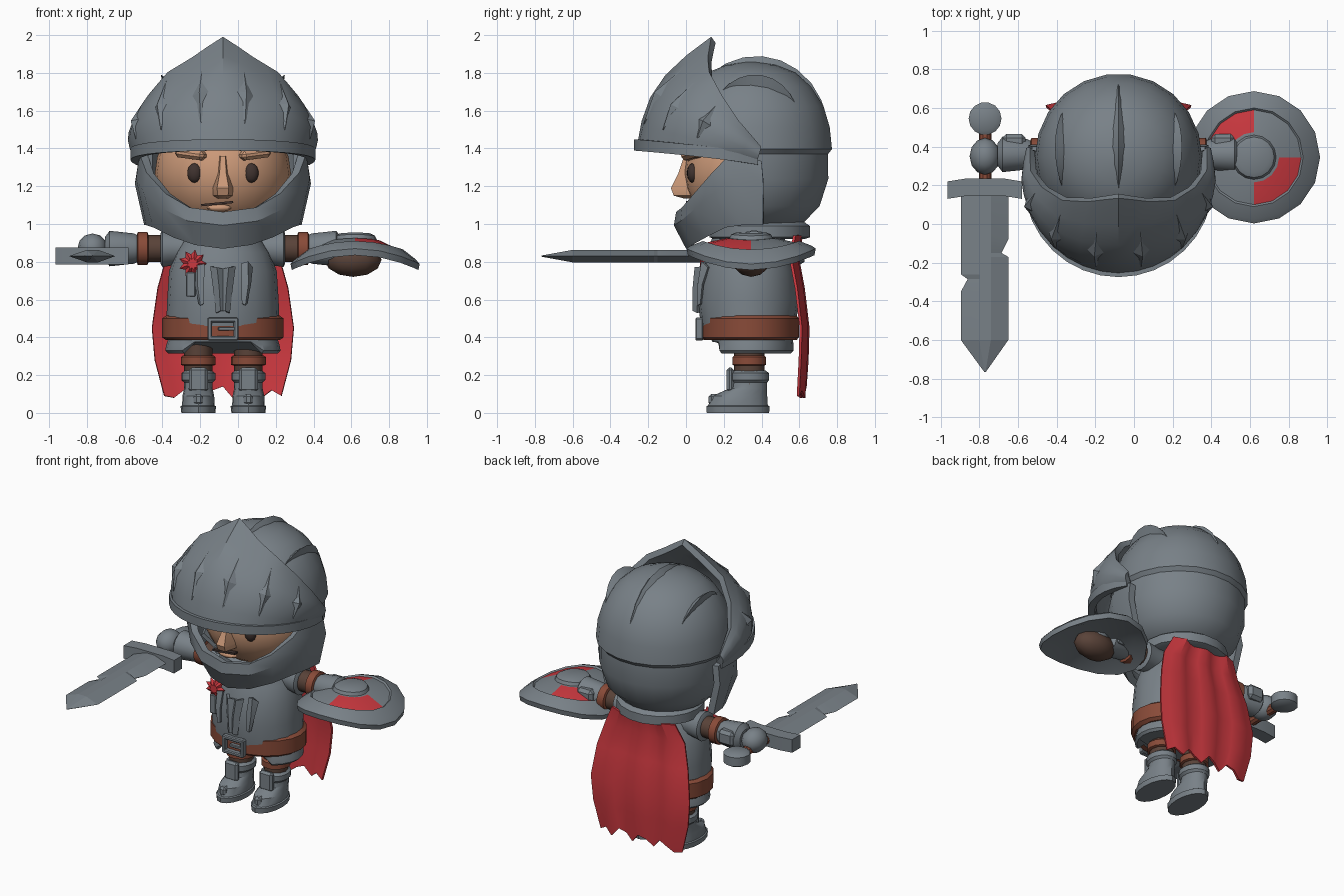
import bpy, bmesh, math
from mathutils import Matrix, Vector

if "Cube" in bpy.data.objects:
    bpy.data.objects.remove(bpy.data.objects["Cube"])

CX, CY = -0.08, 0.33          # body axis


def material(name, rgb):
    m = bpy.data.materials.new(name)
    m.diffuse_color = (*rgb, 1)
    m.use_nodes = True
    m.node_tree.nodes["Principled BSDF"].inputs["Base Color"].default_value = m.diffuse_color
    return m


STEEL = material("steel", (0.19, 0.22, 0.245))
RED = material("red", (0.60, 0.04, 0.05))
SKIN = material("skin", (0.60, 0.32, 0.19))
LEATHER = material("leather", (0.25, 0.07, 0.04))
DARK = material("dark_leather", (0.10, 0.055, 0.04))
EYE = material("eye_dark", (0.05, 0.032, 0.028))


def finish(name, bm, mats, thick=0, angle=32):
    bmesh.ops.recalc_face_normals(bm, faces=bm.faces)
    me = bpy.data.meshes.new(name)
    bm.to_mesh(me)
    bm.free()
    ob = bpy.data.objects.new(name, me)
    bpy.context.collection.objects.link(ob)
    for m in mats if isinstance(mats, list) else [mats]:
        me.materials.append(m)
    bpy.ops.object.select_all(action='DESELECT')
    ob.select_set(True)
    bpy.context.view_layer.objects.active = ob
    if thick:
        s = ob.modifiers.new("thickness", 'SOLIDIFY')
        s.thickness, s.offset = thick, 0
        bpy.ops.object.modifier_apply(modifier=s.name)
    bpy.ops.object.shade_smooth_by_angle(angle=math.radians(angle))
    return ob


def loft(rows, closed=False, caps=False):
    """Skin a grid of points; closed wraps each row."""
    bm = bmesh.new()
    vs = [[bm.verts.new(p) for p in r] for r in rows]
    n = len(rows[0])
    for a, b in zip(vs, vs[1:]):
        for i in range(n if closed else n - 1):
            j = (i + 1) % n
            bm.faces.new((a[i], a[j], b[j], b[i]))
    if caps:
        bm.faces.new(vs[0])
        bm.faces.new(vs[-1])
    bmesh.ops.remove_doubles(bm, verts=bm.verts, dist=1e-5)
    return bm


def stack(rings, n=16, mtx=None, caps=True):
    """Loft ellipses given as (z, xc, yc, rx, ry)."""
    rows = [[(x + rx * math.cos(2 * math.pi * i / n), y + ry * math.sin(2 * math.pi * i / n), z)
             for i in range(n)] for z, x, y, rx, ry in rings]
    bm = loft(rows, True, caps)
    if mtx:
        bm.transform(mtx)
    return bm


def ball(name, c, r, mat, seg=16, rot=None):
    bm = bmesh.new()
    bmesh.ops.create_uvsphere(bm, u_segments=seg, v_segments=max(6, seg // 2), radius=1)
    bm.transform(Matrix.Translation(c) @ (rot or Matrix()) @ Matrix.Diagonal((*r, 1)))
    return finish(name, bm, mat, angle=50)


def box(name, c, size, mat, bevel=0.015, rot=None):
    bm = bmesh.new()
    bmesh.ops.create_cube(bm, size=1)
    bm.transform(Matrix.Diagonal((*size, 1)))
    if bevel:
        bmesh.ops.bevel(bm, geom=bm.edges[:], offset=bevel, segments=1, affect='EDGES')
    bm.transform(Matrix.Translation(c) @ (rot or Matrix()))
    return finish(name, bm, mat)


def body(*rings):
    return [(z, CX, CY + dy, rx, ry) for z, dy, rx, ry in rings]


# Torso, belt, skirt, collar
finish("torso", stack(body((.46, 0, .30, .25), (.6, 0, .295, .27), (.75, 0, .285, .25),
       (.85, 0, .25, .22), (.93, 0, .2, .19), (.99, 0, .17, .17)), 20), STEEL)
finish("belt", stack(body((.385, .01, .30, .245), (.40, .01, .322, .258), (.50, .01, .322, .258),
       (.515, .01, .30, .245)), 20), LEATHER)
skirt = stack(body((.315, .01, .29, .215), (.33, .01, .305, .23), (.36, .01, .30, .23), (.42, .01, .28, .22)), 24)
for v in skirt.verts:                      # raised notch at the front
    if abs(v.co.x - CX) < .16 and v.co.y < CY and v.co.z < .37:
        v.co.z, v.co.y = .375, v.co.y + .03
finish("skirt", skirt, STEEL)
finish("collar", stack([(.92, CX, .39, .25, .24), (.93, CX, .39, .28, .27), (.99, CX, .39, .28, .27),
       (1.01, CX, .39, .25, .24)], 18), STEEL)
# Belt buckle
for dx in (-.07, .07):
    box("buckle_side", (CX + dx, .07, .445), (.025, .04, .115), STEEL, .006)
for z in (.395, .492):
    box("buckle_bar", (CX, .07, z), (.16, .04, .025), STEEL, .006)
box("buckle_pin", (CX + .02, .068, .445), (.09, .03, .02), STEEL, .004)

# Chest ornament: raised vertical ribs and a red rosette
for s in (-1, 1):
    rows = [[(CX + s * x, y, z) for x, y, z in r] for r in (
        ((.005, .088, .76), (.03, .055, .77), (.06, .09, .775)),
        ((.0, .065, .66), (.02, .045, .66), (.045, .07, .66)),
        ((.0, .06, .54), (.012, .045, .54), (.03, .065, .53)))]
    finish("chest_rib", loft(rows), STEEL, .02)
    rows = [[(CX + s * x, y, z) for x, y, z in r] for r in (
        ((.10, .10, .79), (.13, .09, .80), (.15, .12, .77)),
        ((.10, .07, .68), (.13, .07, .68), (.14, .09, .68)),
        ((.10, .07, .58), (.115, .07, .57), (.12, .08, .58)))]
    finish("chest_plate_edge", loft(rows), STEEL, .02)
star = [[(-.24 + k * r * math.cos(a), .075 + .02 * (k == 1), .79 + k * r * math.sin(a))
         for i in range(18) for r, a in [((.075, .05)[i % 2], i * math.pi / 9)]] for k in (1, .45)]
finish("rosette", loft(star, True, True), RED, angle=10)
box("rosette_ribbon", (-.25, .09, .68), (.05, .02, .13), STEEL, .005)

# Legs and boots
for x in (-.21, .055):
    finish("leg", stack([(z, x, .335, .075, .08) for z in (.15, .38)], 12), DARK)
    finish("knee_strap", stack([(z, x, .335, r, r) for z, r in ((.25, .08), (.255, .092), (.295, .092), (.305, .08))], 14), LEATHER)
    finish("boot", stack([(z, x, y, rx, ry) for z, y, rx, ry in (
        (0, .275, .09, .165), (.035, .275, .094, .168), (.04, .275, .086, .158), (.09, .285, .084, .145),
        (.13, .33, .075, .10), (.16, .335, .075, .095), (.175, .335, .09, .105), (.21, .335, .09, .105),
        (.225, .335, .07, .085))], 16), STEEL)
    box("shin_plate", (x, .235, .175), (.10, .04, .13), STEEL, .014)
    box("toe_ridge", (x, .15, .07), (.05, .06, .06), STEEL, .014)

# Arms (both sides), lofted along x
for s in (-1, 1):
    m = Matrix.Translation((CX, .36, .87)) @ Matrix.Rotation(s * math.pi / 2, 4, 'Y')

    def limb(name, mat, *pr):
        finish(name, stack([(d, 0, 0, r, r) for d, r in pr], 14, m), mat)
    limb("shoulder", STEEL, (.14, .08), (.24, .085), (.32, .098), (.33, .08))
    limb("sleeve", DARK, (.30, .07), (.41, .072))
    limb("arm_strap", LEATHER, (.395, .075), (.40, .088), (.45, .088), (.455, .075))
    limb("gauntlet", STEEL, (.45, .07), (.47, .08), (.60, .094), (.625, .06))
    ball("hand", (CX + s * .69, .35, .87), (.08, .095, .08), STEEL, 12)
    box("wrist_guard", (CX + s * .54, .42, .88), (.12, .09, .10), STEEL, .02)

# Sword pointing forward
SX, SZ = -.77, .83
finish("sword_grip", stack([(z, 0, 0, .032, .032) for z in (.15, .5)], 10,
       Matrix.Translation((SX, 0, SZ)) @ Matrix.Rotation(-math.pi / 2, 4, 'X')), LEATHER)
finish("sword_pommel", stack([(z, SX, .545, r, r) for z, r in ((.785, .06), (.80, .085), (.86, .085), (.875, .06))], 14), STEEL)
guard = [[(x, y + dy, z) for dy, z in ((-.045, .785), (.045, .785), (.045, .875), (-.045, .875))]
         for x, y in ((-.965, .175), (-.87, .19), (-.67, .19), (-.58, .175))]
finish("sword_guard", loft(guard, True, True), STEEL)
L, R = -.895, -.65
blade = [[(l, y, SZ), (SX - w, y, SZ + h), (SX + w, y, SZ + h), (r, y, SZ), (SX + w, y, SZ - h), (SX - w, y, SZ - h)]
         for y, l, r, w, h in ((.16, L, R, .03, .033), (-.08, L, R, .03, .033), (-.15, L, R - .035, .03, .033),
         (-.17, L, R, .03, .033), (-.26, L, R, .03, .033), (-.285, L + .035, R, .03, .033),
         (-.35, L, R, .03, .033), (-.6, L, R, .03, .033), (-.765, SX - .004, SX + .004, .002, .003))]
finish("sword_blade", loft(blade, True, True), STEEL, angle=10)

# Round curved shield with two red quarters
shield = stack([(z, 0, 0, r, r) for r, z in ((.08, .955), (.105, .945), (.115, .925), (.13, .925), (.245, .90),
        (.255, .91), (.32, .885), (.342, .87), (.335, .835), (.25, .85), (.10, .86))], 16)
for f in shield.faces:
    c = f.calc_center_median()
    if .13 < c.xy.length < .245 and c.z > .9 and c.x * c.y < 0:
        f.material_index = 1
for v in shield.verts:
    v.co.z -= .7 * v.co.x ** 2
shield.transform(Matrix.Translation((.62, .345, 0)))
finish("shield", shield, [STEEL, RED])
ball("shield_grip", (.61, .345, .81), (.15, .10, .09), DARK, 12)

# Cape with ragged hem
cape = []
for k, (z, hw, y) in enumerate(((.94, .24, .60), (.82, .30, .58), (.66, .345, .61), (.45, .375, .635), (.28, .36, .63), (.10, .31, .62))):
    cape.append([(CX + hw * t / 6, y + .012 * math.cos(t * 1.6) - .015 * (abs(t) / 6) ** 2,
                  z + ((.05, -.01, .03)[t % 3] * (abs(t) < 6) - .01 if k == 5 else 0)) for t in range(-6, 7)])
finish("cape", loft(cape), RED, .014)

# Helmet dome, opened at the face
HY = .345
dome = stack([(z, CX, HY, r, r) for z, r in ((.97, .16), (1.02, .275), (1.10, .355), (1.24, .40), (1.375, .40),
       (1.40, .42), (1.51, .408), (1.62, .375), (1.72, .31), (1.79, .23), (1.83, .13), (1.845, .03))], 22)
gap = [f for f in dome.faces if f.calc_center_median().y < .2 and f.calc_center_median().z < 1.4 and len(f.verts) == 4]
bmesh.ops.delete(dome, geom=gap, context='FACES')
finish("helmet_dome", dome, STEEL, .025)


def crest(name, dx, width, lift, a0, a1):
    k = math.sqrt(1 - (dx / .42) ** 2)
    rows = []
    for i in range(9):
        t = i / 8
        a, g = a0 + (a1 - a0) * t, math.sin(math.pi * (.05 + .9 * t))
        row = []
        for o, h in ((-1, -.03), (0, lift * g), (1, -.03)):
            p = Vector((dx + o * width * g, .42 * k * math.cos(a), .45 * k * math.sin(a)))
            row.append(p + p.normalized() * h + Vector((CX, HY, 1.40)))
        rows.append(row)
    finish(name, loft(rows, True, True), STEEL)


crest("helmet_crest", 0, .07, .045, 2.1, .35)
for s in (-1, 1):
    crest("helmet_side_ridge", s * .28, .05, .075, 2.1, .75)

# Visor: bottom rim to peaked top edge
TOP = [(0, .145, 1.975), (.15, .125, 1.87), (.28, .13, 1.79), (.38, .19, 1.67), (.44, .27, 1.54), (.445, .385, 1.40)]


def visor(u, v):
    s, t = (1 if u >= 0 else -1), min(abs(u), 1)
    th = math.radians(110) * t
    bot = Vector((.455 * math.sin(th), .215 - .455 * math.cos(th), 1.41 - .075 * t ** 2))
    i = min(int(t * 5), 4)
    top = Vector(TOP[i]).lerp(Vector(TOP[i + 1]), t * 5 - i)
    out = Vector((math.sin(th), -math.cos(th), .3))
    p = bot.lerp(top, v) + out * (.09 * (1 - t * .75) * math.sin(math.pi * v))
    return Vector((CX + s * p.x, p.y, p.z)), Vector((s * out.x, out.y, out.z))


us = [i / 10 for i in range(-10, 11)]
finish("visor", loft([[visor(u, v)[0] for u in us] for v in (0, .2, .4, .6, .8, 1)]), STEEL, .04)
finish("visor_rim", loft([[visor(u, 0)[0] + visor(u, 0)[1] * .012 + Vector((0, 0, dz)) for u in us]
       for dz in (-.025, .035)]), STEEL, .045)
for u in (-.62, -.37, -.12, .12, .37, .62):        # diamond-shaped visor flutes
    bm = bmesh.new()
    pts = [(u, .85, .02), (u - .045, .5, .012), (u, .2, .02), (u + .045, .5, .012)]
    vs = [bm.verts.new(visor(a, b)[0] + visor(a, b)[1] * h) for a, b, h in pts]
    p, o = visor(u, .5)
    mid = bm.verts.new(p + o * .04)
    for i in range(4):
        bm.faces.new((vs[i], vs[(i + 1) % 4], mid))
    finish("visor_flute", bm, STEEL, .004, 5)

# Chin guard wrapping from cheek to cheek
half = [((0, -.03, 1.06), (0, .02, .88)), ((.17, .0, 1.085), (.14, .05, .90)), ((.29, .06, 1.16), (.25, .12, .94)),
        ((.385, .15, 1.27), (.35, .22, .99)), ((.42, .24, 1.37), (.385, .30, 1.0)), ((.425, .40, 1.33), (.395, .41, 1.0))]
full = [(-1, h) for h in half[:0:-1]] + [(1, h) for h in half]
cols = []
for s, (a, b) in full:
    a, b = Vector(a), Vector(b)
    o = Vector((a.x, a.y - .3, 0)).normalized() * .03
    cols.append([Vector((CX + s * p.x, p.y, p.z)) for p in (a, a.lerp(b, .35) + o, b)])
finish("chin_guard", loft(cols), STEEL, .045)

# Face
ball("face", (CX, .36, 1.27), (.36, .37, .33), SKIN, 24)
for s in (-1, 1):
    ball("eye", (CX + s * .15, .035, 1.27), (.04, .03, .052), EYE, 14)
    box("brow", (CX + s * .17, .035, 1.37), (.17, .07, .05), SKIN, .018,
        Matrix.Rotation(s * .45, 4, 'Z') @ Matrix.Rotation(-s * .12, 4, 'Y'))
nose = [[(CX + x, y, z) for x, y in ((-w, .04), (-w * .5, f), (w * .5, f), (w, .04))]
        for z, w, f in ((1.36, .025, -.01), (1.27, .035, -.04), (1.19, .062, -.08), (1.15, .055, -.065), (1.135, .03, -.01))]
finish("nose", loft(nose, True, True), SKIN)
box("mouth", (-.11, .015, 1.108), (.17, .03, .012), EYE, 0, Matrix.Rotation(-.1, 4, 'Y'))
ball("lower_lip", (-.10, .03, 1.085), (.07, .03, .02), SKIN, 10)
